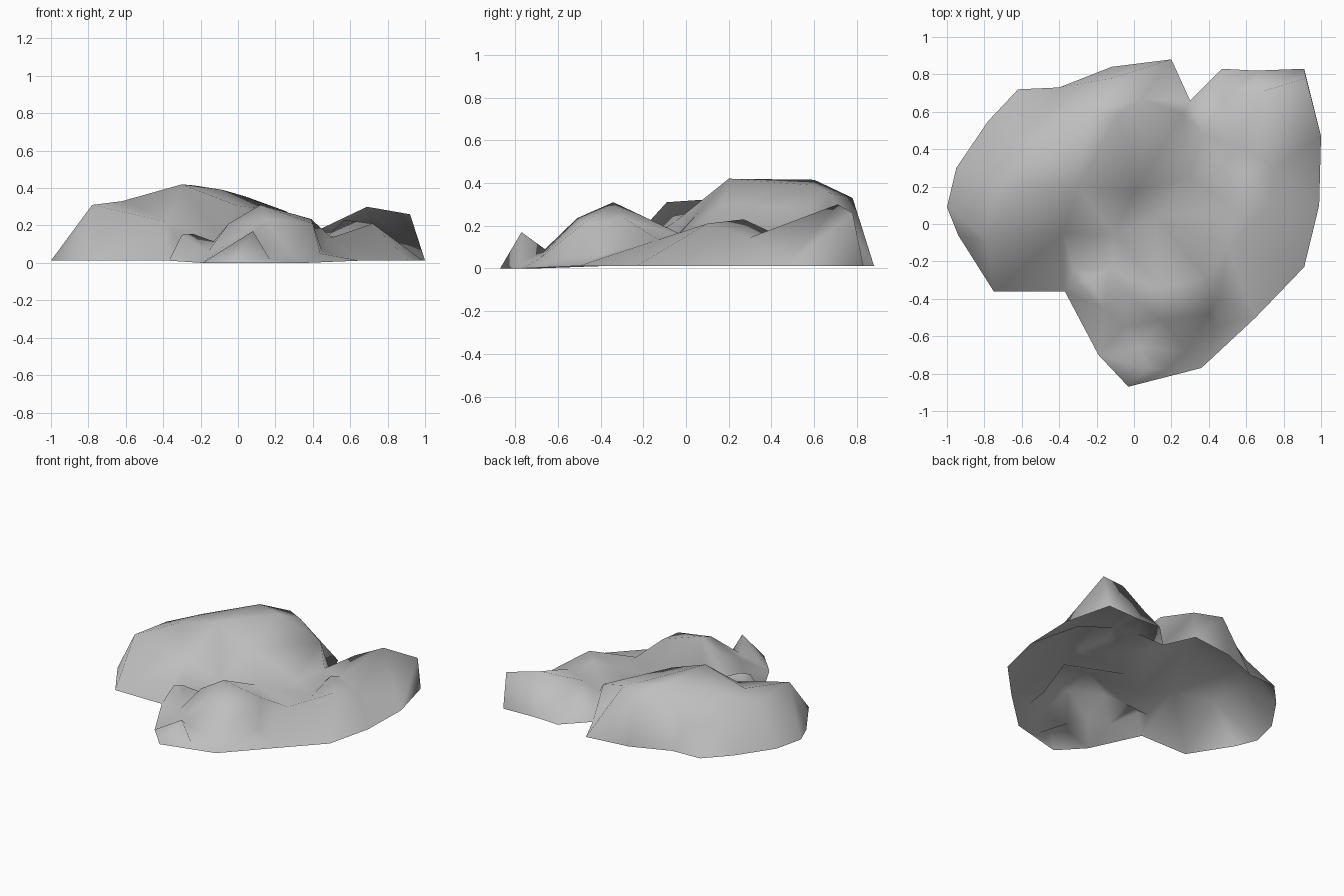
import bpy
import bmesh
from mathutils import Vector
from mathutils.geometry import delaunay_2d_cdt

default_cube = bpy.data.objects.get("Cube")
if default_cube:
    bpy.data.objects.remove(default_cube, do_unlink=True)

# Plain grey stone
stone = bpy.data.materials.new("grey_stone")
stone.use_nodes = True
stone_colour = (.52, .52, .52, 1)
stone.diffuse_color = stone_colour
shader = next(n for n in stone.node_tree.nodes if n.type == "BSDF_PRINCIPLED")
shader.inputs["Base Color"].default_value = stone_colour
shader.inputs["Roughness"].default_value = .9

# Ground outline of the rock, starting at the back left corner
outline = [
    (.91, .83), (.65, .82), (.47, .83), (.3, .66), (.2, .88), (-.12, .84),
    (-.4, .73), (-.62, .72), (-.78, .55), (-.95, .3), (-1, .09), (-.94, -.06),
    (-.75, -.36), (-.37, -.36), (-.19, -.7), (-.03, -.87),
    (.36, -.77), (.65, -.5), (.91, -.23), (.99, .1), (1, .47),
]

# Crest and valley lines that run across the surface, each a chain of x, y, z
main_crest = [(-.78, -.09, .31), (-.62, .2, .33), (-.55, .38, .345),
              (-.24, .6, .415), (-.12, .78, .33), (.2, .88, .012)]
main_brow = [(-.24, .6, .415), (-.3, .2, .42), (0, .17, .305), (-.08, .59, .39)]
main_back_shoulder = [(-.24, .6, .415), (.04, .67, .355), (.26, .59, .275),
                      (0, .17, .305)]
main_outer_shoulder = [(-.76, .25, .28), (-.66, .5, .19), (-.45, .63, .19)]
main_spur = [(-.38, -.05, .22)]
main_valley = [(-.32, -.24, .1), (-.1, -.06, .13), (.12, .04, .13),
               (.29, .25, .14), (.37, .48, .15)]

# Side lump: back crest, saddle, low ridge and the small nub beside it
side_crest = [(.48, .68, .2), (.69, .71, .3), (.92, .78, .26)]
side_ridge = [(.69, .71, .3), (.75, .3, .145), (.72, .1, .21),
              (.5, -.13, .135), (.45, -.4, .06)]
side_hollow = [(.54, .08, .14), (.48, .31, .145), (.54, .42, .16),
               (.65, .37, .15)]
side_nub = [(.57, .27, .23)]

# Front lump with its steep flanks, small knobs and gullies
front_crest = [(-.05, -.36, .21), (.12, -.34, .31), (.39, -.29, .235),
               (.4, -.48, .21)]
front_shoulder = [(-.05, -.36, .21), (-.05, -.55, .11), (.15, -.51, .235),
                  (.4, -.48, .21)]
front_knob = [(-.3, -.32, .15), (-.24, -.29, .155), (-.13, -.24, .115)]
front_gully = [(-.13, -.24, .115), (-.16, -.45, .06)]
front_groove = [(-.05, -.55, .11), (.03, -.66, .09), (.28, -.68, .05),
                (.44, -.55, .05), (.45, -.4, .06)]
front_tip = [(-.19, -.7, 0), (.08, -.77, .17), (.17, -.78, .02)]
front_tip_ridge = [(.08, -.77, .17), (.03, -.66, .09)]

chains = [main_crest, main_brow, main_back_shoulder, main_outer_shoulder,
          main_spur, main_valley, side_crest, side_ridge,
          side_hollow, side_nub, front_crest, front_shoulder, front_knob,
          front_gully, front_groove, front_tip, front_tip_ridge]


def rim_height(y):
    """The front foot touches the ground; the rest of the rim sits just above."""
    return 0 if y < -.6 else .012


def collect(outline, chains):
    """Join outline and chains into shared points and the edges to keep."""
    points = [(x, y, rim_height(y)) for x, y in outline]
    count = len(points)
    edges = [(i, (i + 1) % count) for i in range(count)]
    for chain in chains:
        ids = []
        for point in chain:
            if point not in points:
                points.append(point)
            ids.append(points.index(point))
        edges += list(zip(ids, ids[1:]))
    return points, edges


def build_shell(name, outline, chains, material):
    """Triangulate the plan, lift it to its heights and smooth the open shell."""
    points, edges = collect(outline, chains)
    plan = [Vector(p[:2]) for p in points]
    flat, _, faces, sources, _, _ = delaunay_2d_cdt(plan, edges, [], 1, 1e-5)

    bm = bmesh.new()
    for co, source in zip(flat, sources):
        bm.verts.new((co.x, co.y, points[source[0]][2]))
    bm.verts.ensure_lookup_table()
    for face in faces:
        bm.faces.new([bm.verts[i] for i in face])

    # All faces look upward and outward
    for face in bm.faces:
        face.normal_update()
        if face.normal.z < 0:
            face.normal_flip()
        face.smooth = True

    mesh = bpy.data.meshes.new(name)
    bm.to_mesh(mesh)
    bm.free()
    mesh.materials.append(material)
    shell = bpy.data.objects.new(name, mesh)
    bpy.context.collection.objects.link(shell)
    return shell


build_shell("rock_mound", outline, chains, stone)
